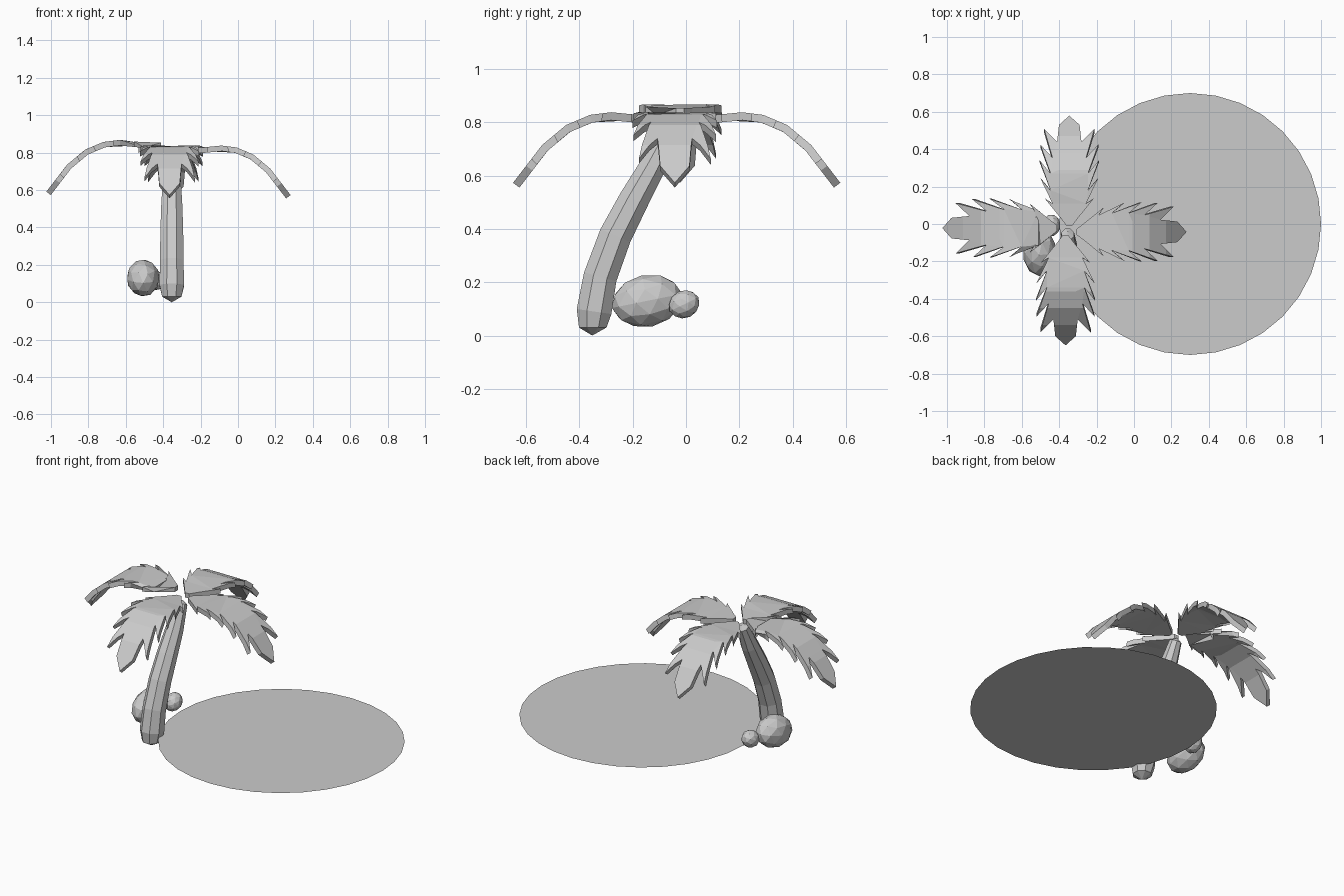
import bpy, bmesh
from math import sin, cos, pi, atan2
from mathutils import Vector, Matrix

if "Cube" in bpy.data.objects:
    bpy.data.objects.remove(bpy.data.objects["Cube"])


def finish(name, bm):
    bmesh.ops.recalc_face_normals(bm, faces=bm.faces[:])
    me = bpy.data.meshes.new(name)
    bm.to_mesh(me)
    bm.free()
    ob = bpy.data.objects.new(name, me)
    bpy.context.collection.objects.link(ob)
    return ob


# Flat pool disc
bm = bmesh.new()
bmesh.ops.create_circle(bm, cap_ends=True, segments=32, radius=0.7,
                        matrix=Matrix.Translation((0.3, 0, 0.067)))
finish("pool", bm)

# Leaning trunk: rings (y, z, radius) swept along a curve, pointed at both ends
path = [(-0.35, 0.03, 0.056), (-0.345, 0.09, 0.071), (-0.322, 0.22, 0.068),
        (-0.265, 0.375, 0.066), (-0.195, 0.51, 0.061), (-0.125, 0.635, 0.053),
        (-0.055, 0.775, 0.036)]
TRUNK_X = -0.354
SIDES = 8
bm = bmesh.new()
rings = []
for i, (y, z, r) in enumerate(path):
    a, b = path[max(i - 1, 0)], path[min(i + 1, len(path) - 1)]
    lean = 0.0 if i == 0 else atan2(b[0] - a[0], b[1] - a[1])
    ring = []
    for k in range(SIDES):
        t = 2 * pi * (k + 0.5) / SIDES
        d = r * sin(t)
        ring.append(bm.verts.new((TRUNK_X + r * cos(t), y + d * cos(lean), z - d * sin(lean))))
    rings.append(ring)
foot = bm.verts.new((TRUNK_X, -0.352, 0))
crown = bm.verts.new((TRUNK_X, -0.04, 0.79))
for k in range(SIDES):
    n = (k + 1) % SIDES
    for lo, hi in zip(rings, rings[1:]):
        bm.faces.new((lo[k], lo[n], hi[n], hi[k]))
    bm.faces.new((foot, rings[0][n], rings[0][k]))
    bm.faces.new((crown, rings[-1][k], rings[-1][n]))
finish("trunk", bm)

# Frond: toothed half outline (distance, half width), mirrored, then bent along an arc
outline = [(0.03, 0.015), (0.07, 0.045), (0.175, 0.13), (0.15, 0.09),
           (0.285, 0.155), (0.22, 0.10), (0.38, 0.158), (0.31, 0.10),
           (0.465, 0.155), (0.395, 0.09), (0.55, 0.135), (0.48, 0.065),
           (0.57, 0.055)]
arc = [(0.0, 0.822), (0.15, 0.828), (0.25, 0.838), (0.33, 0.828),
       (0.42, 0.79), (0.51, 0.715), (0.62, 0.572)]


def arc_z(u):
    for (u0, z0), (u1, z1) in zip(arc, arc[1:]):
        if u <= u1 + 1e-6:
            return z0 + (z1 - z0) * (u - u0) / (u1 - u0)
    return z1


def frond(name, x, y, angle):
    bm = bmesh.new()
    pts = outline + [(0.619, 0)] + [(u, -w) for u, w in reversed(outline)]
    face = bm.faces.new([bm.verts.new((u, w, 0)) for u, w in pts])
    bmesh.ops.triangulate(bm, faces=[face])
    for u, _ in arc[1:-1]:
        bmesh.ops.bisect_plane(bm, geom=bm.verts[:] + bm.edges[:] + bm.faces[:],
                               plane_co=(u, 0, 0), plane_no=(1, 0, 0))
    for v in bm.verts:
        v.co.z = arc_z(v.co.x)
    bmesh.ops.dissolve_limit(bm, angle_limit=0.02, verts=bm.verts[:], edges=bm.edges[:])
    bm.transform(Matrix.Translation((x, y, 0)) @ Matrix.Rotation(angle, 4, 'Z'))
    ob = finish(name, bm)
    if ob.data.polygons[0].normal.z < 0:
        ob.data.flip_normals()
    mod = ob.modifiers.new("thickness", 'SOLIDIFY')
    mod.thickness = 0.03
    mod.offset = -1


frond("frond_right", -0.338, -0.042, 0)
frond("frond_back", -0.346, -0.04, pi / 2)
frond("frond_left", -0.382, -0.022, pi)
frond("frond_front", -0.366, -0.03, -pi / 2)


# Low-poly stones at the base
def stone(name, centre, size, tilt):
    bm = bmesh.new()
    bmesh.ops.create_icosphere(bm, subdivisions=2, radius=1)
    bm.transform(Matrix.Translation(centre) @ Matrix.Rotation(tilt, 4, 'X')
                 @ Matrix.Diagonal(Vector((*size, 1))))
    finish(name, bm)


stone("large_stone", (-0.507, -0.146, 0.13), (0.089, 0.135, 0.098), 0.2)
stone("small_stone", (-0.442, -0.007, 0.117), (0.05, 0.06, 0.052), 0.45)
